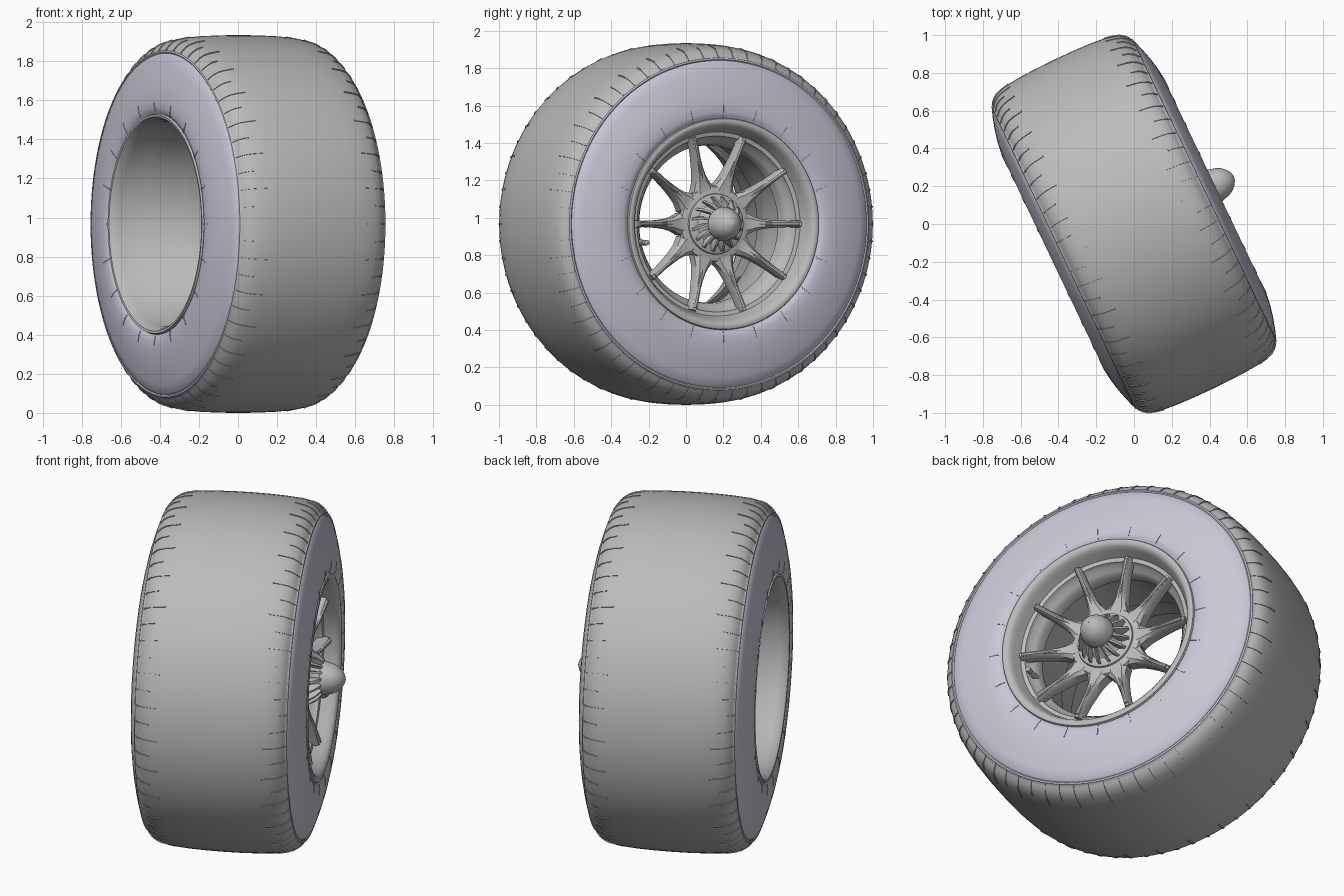
import bpy, bmesh, math
from mathutils import Matrix

if "Cube" in bpy.data.objects:
    bpy.data.objects.remove(bpy.data.objects["Cube"])

R = 0.967
TURN = Matrix.Translation((0, 0, R)) @ Matrix.Rotation(math.radians(25.5), 4, 'Z')


def material(name, rgb):
    m = bpy.data.materials.new(name)
    m.diffuse_color = (*rgb, 1)
    m.use_nodes = True
    m.node_tree.nodes["Principled BSDF"].inputs["Base Color"].default_value = m.diffuse_color
    return m


GREY = material("plain grey", (0.50, 0.50, 0.50))
LILAC = material("pale lilac grey", (0.58, 0.58, 0.68))


def finish(name, verts, faces, mats=(GREY,), rule=None, angle=35, fix=False):
    """Local x is the axle; the whole wheel is turned about z and lifted."""
    me = bpy.data.meshes.new(name)
    me.from_pydata(verts, [], faces)
    if fix:
        bm = bmesh.new()
        bm.from_mesh(me)
        bmesh.ops.recalc_face_normals(bm, faces=bm.faces)
        bm.to_mesh(me)
        bm.free()
    for m in mats:
        me.materials.append(m)
    if rule:
        for p in me.polygons:
            p.material_index = rule(p.center)
    me.transform(TURN)
    ob = bpy.data.objects.new(name, me)
    bpy.context.collection.objects.link(ob)
    bpy.ops.object.select_all(action='DESELECT')
    ob.select_set(True)
    bpy.context.view_layer.objects.active = ob
    bpy.ops.object.shade_smooth_by_angle(angle=math.radians(angle))
    return ob


def lathe(name, prof, n=128, centre=(0, 0), **kw):
    """Spin (axial, radius) points; rising axial gives outward normals."""
    v, f = [], []
    for a, r in prof:
        for j in range(n):
            t = 2 * math.pi * j / n
            v.append((a, centre[0] + r * math.cos(t), centre[1] + r * math.sin(t)))
    for i in range(len(prof) - 1):
        for j in range(n):
            k = (j + 1) % n
            f.append((i * n + j, i * n + k, (i + 1) * n + k, (i + 1) * n + j))
    return finish(name, v, f, **kw)


def loft(sections, v, f):
    """Join equal rings of points into a closed solid."""
    base, n = len(v), len(sections[0])
    for s in sections:
        v.extend(s)
    for i in range(len(sections) - 1):
        for j in range(n):
            k = (j + 1) % n
            b = base + i * n
            f.append((b + j, b + k, b + n + k, b + n + j))
    f.append([base + j for j in range(n)][::-1])
    f.append([base + (len(sections) - 1) * n + j for j in range(n)])


def polar(a, r, s, t):
    """Axial a, radius r, sideways s, at angle t."""
    return (a, r * math.cos(t) - s * math.sin(t), r * math.sin(t) + s * math.cos(t))


# tyre: half profile mirrored across the middle
half = [(0, R), (0.10, 0.966), (0.20, 0.962), (0.28, 0.955), (0.33, 0.945),
        (0.362, 0.934), (0.384, 0.918), (0.398, 0.902), (0.406, 0.890),
        (0.413, 0.888), (0.416, 0.880), (0.412, 0.874), (0.420, 0.868),
        (0.436, 0.82), (0.453, 0.76), (0.466, 0.70), (0.474, 0.64),
        (0.474, 0.60), (0.468, 0.575), (0.460, 0.567), (0.460, 0.55)]
tyre = [(-a, r) for a, r in half[:0:-1]] + half
lathe("tyre", tyre, mats=(GREY, LILAC), angle=50,
      rule=lambda c: int(0.567 < math.hypot(c.y, c.z) < 0.885))


# raised ticks that follow the tyre surface on both sides
def ticks(name, count, paths, w, h, mat):
    v, f = [], []
    for side in (-1, 1):
        for i in range(count):
            t = 2 * math.pi * i / count
            path = paths[i % len(paths)]
            rings = []
            for k, (a, r) in enumerate(path):
                a0, r0 = path[max(k - 1, 0)]
                a1, r1 = path[min(k + 1, len(path) - 1)]
                d = math.hypot(a1 - a0, r1 - r0)
                na, nr = (r0 - r1) / d, (a1 - a0) / d
                o, q = (a + na * h, r + nr * h), (a - na * h, r - nr * h)
                rings.append([polar(side * p[0], p[1], s, t)
                              for p, s in ((o, -w), (o, w), (q, w), (q, -w))])
            loft(rings, v, f)
    finish(name, v, f, mats=(mat,), fix=True)


ticks("shoulder_ticks", 64, [half[3:9], half[4:9]], 0.0035, 0.004, GREY)
ticks("sidewall_ticks", 20, [[(0.4735, 0.635), (0.474, 0.60), (0.468, 0.575)]],
      0.0035, 0.003, LILAC)

# rim barrel seen from inside, open at the back
lathe("rim", [(0.455, 0.568), (0.470, 0.562), (0.474, 0.550), (0.470, 0.535),
              (0.458, 0.522), (0.435, 0.512), (0.405, 0.500), (0.385, 0.492),
              (0.380, 0.470), (0.355, 0.462), (0.335, 0.440), (0.31, 0.425),
              (0.26, 0.420), (0.255, 0.435), (0.10, 0.445), (-0.08, 0.46),
              (-0.10, 0.475), (-0.28, 0.495), (-0.31, 0.515), (-0.42, 0.525),
              (-0.455, 0.537), (-0.470, 0.548), (-0.472, 0.560), (-0.455, 0.568)])

# hub plate and its bored back
lathe("hub", [(0.36, 0.05), (0.24, 0.06), (0.23, 0.08), (0.23, 0.15), (0.25, 0.17),
              (0.31, 0.195), (0.345, 0.205), (0.36, 0.198), (0.368, 0.17), (0.37, 0.08)])

# ten spokes flaring into the hub: radius, half width, front, back
shape = [(0.16, 0.052, 0.366, 0.28), (0.195, 0.060, 0.364, 0.28),
         (0.215, 0.049, 0.366, 0.285), (0.24, 0.037, 0.370, 0.29),
         (0.275, 0.028, 0.377, 0.297), (0.32, 0.022, 0.387, 0.31),
         (0.38, 0.018, 0.400, 0.33), (0.43, 0.017, 0.410, 0.345),
         (0.485, 0.018, 0.418, 0.355)]
v, f = [], []
for i in range(10):
    t = math.tau * i / 10
    loft([[polar(b, r, -w, t), polar(a - 0.018, r, -w, t), polar(a, r, -w * 0.55, t),
           polar(a, r, w * 0.55, t), polar(a - 0.018, r, w, t), polar(b, r, w, t)]
          for r, w, a, b in shape], v, f)
finish("spokes", v, f, fix=True)

# raised rods along the outer half of the spokes
v, f = [], []
for i in range(10):
    t = math.tau * i / 10
    loft([[polar(a + w * math.cos(u), r, w * math.sin(u), t)
           for u in [math.tau * k / 8 for k in range(8)]]
          for r, a, w in ((0.25, 0.366, 0.006), (0.34, 0.392, 0.010), (0.47, 0.418, 0.013))], v, f)
finish("spoke_ribs", v, f, fix=True)

# centre cone with swept vanes
lathe("hub_cone", [(0.36, 0.165), (0.378, 0.16), (0.385, 0.145), (0.39, 0.115),
                   (0.41, 0.095), (0.46, 0.08)], n=64)
v, f = [], []
for i in range(16):
    t = math.tau * i / 16
    rings = []
    for k, (r, a) in enumerate(((0.07, 0.478), (0.10, 0.462), (0.125, 0.437), (0.148, 0.398))):
        u = t + 0.07 * k
        rings.append([polar(0.365, r, -0.009, u), polar(a, r, -0.006, u),
                      polar(a, r, 0.006, u), polar(0.365, r, 0.009, u)])
    loft(rings, v, f)
finish("hub_vanes", v, f, fix=True)

# rounded spinner nose
nose = [(0.44, 0.07), (0.462, 0.09), (0.475, 0.092)]
nose += [(0.475 + 0.11 * math.sin(x), 0.088 * math.cos(x) ** 1.1)
         for x in [math.pi / 2 * k / 10 for k in range(1, 10)]] + [(0.586, 0.0005)]
lathe("spinner", nose, n=48, angle=60)

# valve stem
c = (-0.432, -0.10)
lathe("valve_stem", [(0.30, 0.018), (0.37, 0.016), (0.372, 0.010), (0.395, 0.010),
                     (0.397, 0.015), (0.425, 0.014), (0.43, 0.001)], n=16, centre=c)
